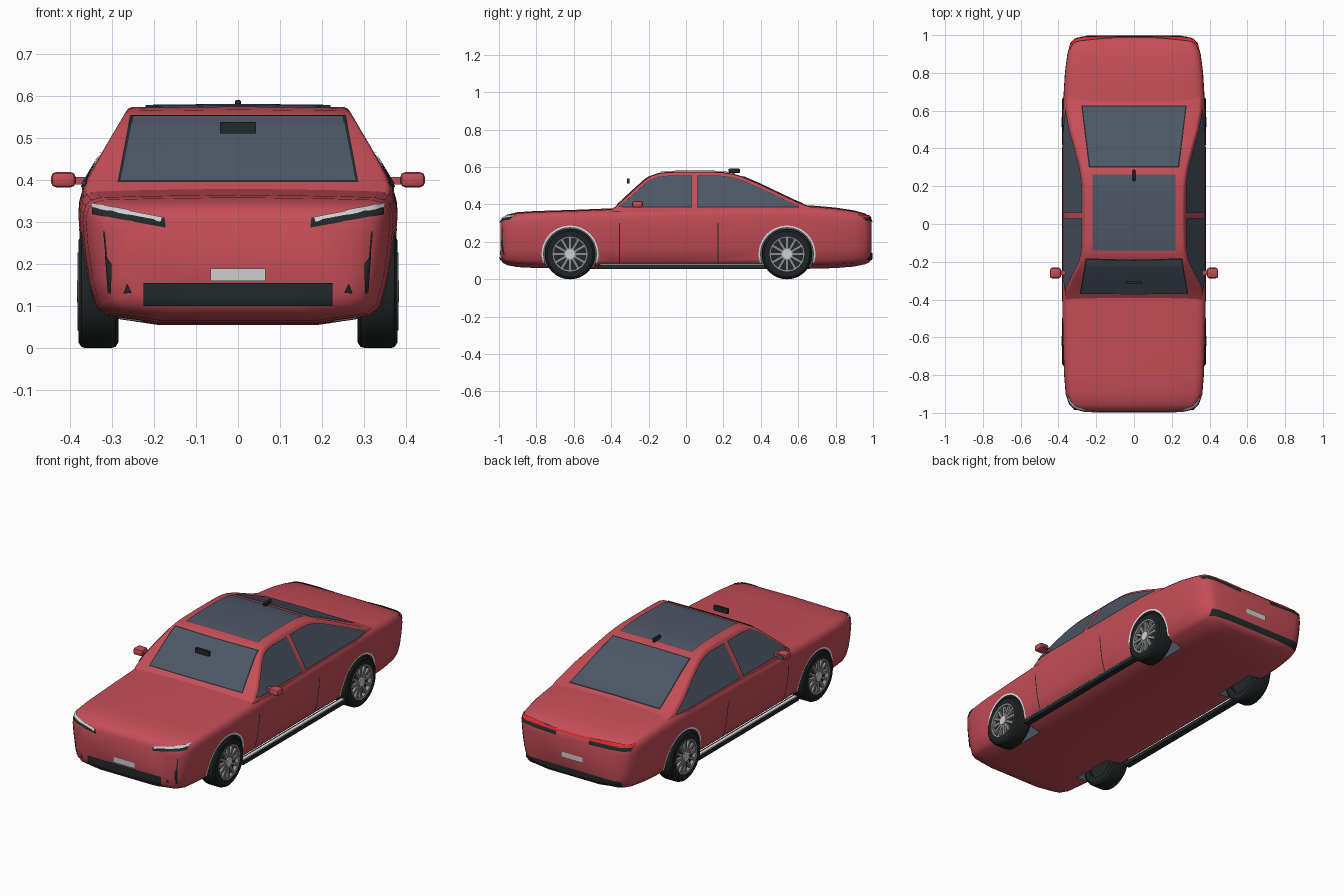
import bpy, bmesh, math
from mathutils import Vector, Matrix
from mathutils.bvhtree import BVHTree

if "Cube" in bpy.data.objects:
    bpy.data.objects.remove(bpy.data.objects["Cube"])


def material(name, r, g, b):
    m = bpy.data.materials.new(name)
    m.diffuse_color = (r, g, b, 1)
    m.use_nodes = True
    m.node_tree.nodes["Principled BSDF"].inputs["Base Color"].default_value = m.diffuse_color
    return m


RED = material("body_red", 0.56, 0.075, 0.095)
GLASS = material("slate_glass", 0.075, 0.092, 0.13)
TRIM = material("dark_trim", 0.016, 0.022, 0.023)
TYRE = material("tyre_black", 0.013, 0.017, 0.017)
RIM = material("rim_grey", 0.27, 0.27, 0.28)
LIGHT = material("pale_grey", 0.62, 0.62, 0.62)
TAIL = material("tail_red", 0.85, 0.02, 0.025)
WHITE = material("white_trim", 1, 1, 1)
AXLES = (-0.62, 0.54)
AXLE_Z = 0.135
ARCH_R = 0.143


def finish(name, bm, mat, angle=35):
    for f in bm.faces:
        f.smooth = True
    for e in bm.edges:
        e.smooth = len(e.link_faces) == 2 and e.calc_face_angle(0) < math.radians(angle)
    me = bpy.data.meshes.new(name)
    bm.to_mesh(me)
    bm.free()
    me.materials.append(mat)
    ob = bpy.data.objects.new(name, me)
    bpy.context.collection.objects.link(ob)
    return ob


def add_box(bm, c, s, rot=Matrix()):
    m = Matrix.Translation(c) @ rot @ Matrix.Diagonal((*s, 1))
    return bmesh.ops.create_cube(bm, size=1, matrix=m)["verts"]


def box(name, c, s, mat, bevel=0.0):
    bm = bmesh.new()
    add_box(bm, c, s)
    if bevel:
        bmesh.ops.bevel(bm, geom=bm.edges[:], offset=bevel, segments=2, affect='EDGES', profile=0.5)
    return finish(name, bm, mat)


def loft(bm, sections):
    """Skin mirrored half sections [(y, [(x, z), ...])] and cap both ends."""
    rings = []
    for y, half in sections:
        pts = half + [(-x, z) for x, z in half[-2:0:-1]]
        rings.append([bm.verts.new((x, y, z)) for x, z in pts])
    n = len(rings[0])
    for a, b in zip(rings, rings[1:]):
        for i in range(n):
            j = (i + 1) % n
            bm.faces.new((a[i], a[j], b[j], b[i]))
    bm.faces.new(rings[0])
    bm.faces.new(rings[-1])
    bmesh.ops.remove_doubles(bm, verts=bm.verts[:], dist=0.0004)
    bmesh.ops.recalc_face_normals(bm, faces=bm.faces[:])


def lathe(bm, profile, cx, cy, cz, sx, n=40):
    """Closed ring of (radius, x) turned about the axle."""
    rings = []
    for k in range(n):
        a = 2 * math.pi * k / n
        rings.append([bm.verts.new((sx * x + cx, cy + r * math.cos(a), cz + r * math.sin(a)))
                      for r, x in profile])
    m = len(profile)
    for k in range(n):
        a, b = rings[k], rings[(k + 1) % n]
        for i in range(m):
            j = (i + 1) % m
            bm.faces.new((a[i], a[j], b[j], b[i]))


# Lower body: one normalised cross-section scaled along the length
SHAPE = [(0, 0), (.5, 0), (.84, .06), (.91, .13), (.955, .33), (.985, .58), (1, .8),
         (.995, .87), (.98, .93), (.945, .97), (.88, .99), (.6, 1), (0, 1.01)]
HULL = [(-.993, .27, .11, .305), (-.98, .318, .088, .326), (-.955, .344, .075, .343),
        (-.9, .362, .065, .356), (-.8, .37, .06, .362), (-.6, .377, .057, .368),
        (-.4, .38, .055, .376), (0, .38, .055, .388), (.4, .38, .055, .394),
        (.6, .376, .055, .395), (.7, .372, .057, .389), (.8, .366, .06, .38),
        (.9, .353, .068, .365), (.955, .338, .08, .35), (.98, .315, .09, .335),
        (.993, .275, .11, .31)]
hull = bmesh.new()
loft(hull, [(y, [(fx * w, zb + fz * (zt - zb)) for fx, fz in SHAPE]) for y, w, zb, zt in HULL])

# Cabin: roof line along the length, sides leaning inwards
ROOF = [(-.40, .372), (-.375, .388), (-.33, .43), (-.27, .485), (-.22, .53), (-.185, .553),
        (-.15, .566), (-.10, .572), (0, .575), (.12, .575), (.2, .571), (.25, .563),
        (.30, .548), (.40, .505), (.5, .457), (.6, .41), (.64, .396), (.68, .383)]


def roof_z(y):
    for (a, za), (b, zb) in zip(ROOF, ROOF[1:]):
        if y <= b:
            return za + (zb - za) * (y - a) / (b - a)
    return ROOF[-1][1]


def cabin_section(y, zr):
    k = 1 - .25 * max(0, y - .5) - .3 * max(0, -.3 - y)
    side = lambda z: k * min(.372, .372 - .59 * (z - .385))
    zt = zr - .012
    z1 = min(.385, zt)
    pts = [(0, .35), (side(.35), .35)]
    pts += [(side(z), z) for z in (z1 + (zt - z1) * f for f in (0, .33, .66, 1))]
    xt = side(zt)
    return pts + [(xt - .005, zr - .005), (xt - .014, zr - .001), (xt * .6, zr), (0, zr + .002)]


cabin = bmesh.new()
loft(cabin, [(y, cabin_section(y, z)) for y, z in ROOF])
SURFACES = [BVHTree.FromBMesh(hull), BVHTree.FromBMesh(cabin)]
body = finish("lower_body", hull, RED, 50)
finish("cabin", cabin, RED, 50)

# Wheel wells cut out of the lower body
cut = bmesh.new()
for y in AXLES:
    for s in (1, -1):
        m = Matrix.Translation((s * .34, y, AXLE_Z)) @ Matrix.Rotation(math.pi / 2, 4, 'Y')
        bmesh.ops.create_cone(cut, cap_ends=True, segments=48, radius1=ARCH_R, radius2=ARCH_R,
                              depth=.22, matrix=m)
cutter = finish("wheel_well_cutter", cut, RED)
cutter.hide_render = True
mod = body.modifiers.new("wheel_wells", 'BOOLEAN')
mod.operation, mod.solver, mod.object = 'DIFFERENCE', 'EXACT', cutter
bpy.context.view_layer.objects.active = body
body.select_set(True)
bpy.ops.object.modifier_apply(modifier=mod.name)
bpy.data.objects.remove(cutter)
body.data.materials.append(GLASS)
for p in body.data.polygons:
    co = [body.data.vertices[i].co for i in p.vertices]
    if any(all(math.hypot(c.y - y, c.z - AXLE_Z) < ARCH_R + .0008 for c in co) for y in AXLES):
        p.material_index = 1
bpy.ops.object.shade_smooth_by_angle(angle=math.radians(40))

# Plates laid on the body by projecting a grid along one axis
VIEW = {'front': lambda a, b: ((a, -2, b), (0, 1, 0)), 'back': lambda a, b: ((a, 2, b), (0, -1, 0)),
        'right': lambda a, b: ((2, a, b), (-1, 0, 0)), 'left': lambda a, b: ((-2, a, b), (1, 0, 0)),
        'top': lambda a, b: ((a, b, 2), (0, 0, -1))}


def plate(name, view, fn, mat, lift=.004, nu=16, nv=6):
    bm = bmesh.new()
    grid = []
    for i in range(nu + 1):
        row = []
        for j in range(nv + 1):
            o, d = (Vector(v) for v in VIEW[view](*fn(i / nu, j / nv)))
            hits = [h for h in (t.ray_cast(o, d) for t in SURFACES) if h[0]]
            h = min(hits, key=lambda q: q[3]) if hits else None
            row.append(bm.verts.new(h[0] + h[1] * lift) if h else None)
        grid.append(row)
    for i in range(nu):
        for j in range(nv):
            q = (grid[i][j], grid[i + 1][j], grid[i + 1][j + 1], grid[i][j + 1])
            if all(q):
                f = bm.faces.new(q)
                f.normal_update()
                if f.normal.dot(d) > 0:
                    f.normal_flip()
    return finish(name, bm, mat, 50)


def quad(a, b, c, d):
    """Bilinear patch: a-b along the bottom, d-c along the top."""
    def fn(u, v):
        return [(a[k] * (1 - u) + b[k] * u) * (1 - v) + (d[k] * (1 - u) + c[k] * u) * v for k in (0, 1)]
    return fn


def rect(x0, x1, z0, z1):
    return quad((x0, z0), (x1, z0), (x1, z1), (x0, z1))


def flip(fn):
    return lambda u, v: (-fn(u, v)[0], fn(u, v)[1])


def side_window(y0, y1, g):
    def fn(u, v):
        y = y0 - g + (y1 - y0 + 2 * g) * u
        top = max(.389, min(roof_z(y) - .022, .55)) + g
        return y, .387 - g + (top - .387 + g) * v
    return fn


# Glass, each pane over a slightly larger dark frame
for part, mat, g, lift in (("frame", TRIM, .007, .002), ("glass", GLASS, 0, .004)):
    plate("windscreen_" + part, 'front', quad((-.28 - g, .397 - g / 2), (.28 + g, .397 - g / 2),
          (.25 + g, .55 + g / 2), (-.25 - g, .55 + g / 2)), mat, lift, 16, 20)
    plate("rear_window_" + part, 'top', quad((-.232 - g, .305 - g), (.232 + g, .305 - g),
          (.272 + g, .62 + g), (-.272 - g, .62 + g)), mat, lift, 16, 24)
    for s in ('right', 'left'):
        h = g * .4
        plate(f"front_window_{part}_{s}", s, side_window(-.355, .03, h), mat, lift, 32, 8)
        plate(f"rear_window_{part}_{s}", s, side_window(.062, .6, h), mat, lift, 36, 8)
plate("sunroof", 'top', rect(-.22, .22, -.14, .26), GLASS, .005, 12, 16)

# Door seams and wheel arch trims
for s in ('right', 'left'):
    for k, y in enumerate((-.355, .172)):
        plate(f"door_seam_{k}_{s}", s, rect(y - .003, y + .003, .08, .30), TRIM, .002, 1, 16)
    for k, y in enumerate(AXLES):
        def arc(u, v, y=y):
            a = math.radians(-18 + 216 * u)
            r = .141 + .011 * v
            return y + r * math.cos(a), AXLE_Z + r * math.sin(a)
        plate(f"arch_trim_{k}_{s}", s, arc, WHITE, .003, 40, 2)

# Nose and tail details
plate("front_intake", 'front', rect(-.225, .225, .102, .155), TRIM)
plate("front_number_plate", 'front', rect(-.065, .065, .16, .19), LIGHT, .006)
plate("rear_diffuser", 'back', rect(-.29, .29, .105, .14), TRIM, .004, 30)
plate("rear_number_plate", 'back', rect(-.065, .065, .19, .22), LIGHT, .006)
SIDED = [
    ("headlight_housing", 'front', quad((.172, .287), (.345, .318), (.347, .342), (.175, .309)), TRIM, .003),
    ("headlight_strip", 'front', quad((.185, .301), (.345, .331), (.347, .342), (.18, .309)), LIGHT, .006),
    ("side_vent", 'front', quad((.303, .13), (.306, .13), (.319, .278), (.316, .278)), TRIM, .003),
    ("side_vent_lower", 'front', quad((.300, .13), (.308, .135), (.314, .22), (.300, .20)), TRIM, .004),
    ("corner_duct", 'front', quad((.252, .132), (.272, .13), (.264, .152), (.262, .152)), TRIM, .004),
    ("tail_housing", 'back', quad((.10, .302), (.335, .312), (.338, .343), (.10, .334)), TRIM, .003),
    ("tail_light", 'back', quad((.10, .320), (.337, .328), (.338, .341), (.10, .332)), TAIL, .006)]
for name, view, fn, mat, lift in SIDED:
    plate(name + "_right", view, fn, mat, lift, 20, 6)
    plate(name + "_left", view, flip(fn), mat, lift, 20, 6)
plate("tail_light_bar", 'back', rect(-.10, .10, .323, .331), TAIL, .006)

# Sills, mirrors and small roof parts
for s, side in ((1, "right"), (-1, "left")):
    box("sill_" + side, (s * .345, -.02, .067), (.034, .9, .022), TRIM)
    box("sill_strip_" + side, (s * .350, -.02, .081), (.018, .88, .007), WHITE)
    box("mirror_arm_" + side, (s * .385, -.258, .398), (.05, .025, .018), RED)
    box("mirror_shell_" + side, (s * .416, -.26, .401), (.058, .055, .036), RED, .011)
    box("mirror_glass_" + side, (s * .416, -.232, .401), (.036, .004, .02), GLASS)
box("inner_mirror", (0, -.308, .525), (.085, .014, .027), TRIM)
box("antenna", (0, .258, .58), (.014, .06, .022), TRIM, .004)

# Wheels
for k, y in enumerate(AXLES):
    for s in (1, -1):
        tag = ("front_" if k == 0 else "rear_") + ("right" if s > 0 else "left")
        bm = bmesh.new()
        lathe(bm, [(.088, .285), (.122, .285), (.132, .292), (.135, .302), (.135, .364),
                   (.132, .373), (.122, .38), (.092, .38), (.088, .36)], 0, y, AXLE_Z, s, 48)
        bmesh.ops.recalc_face_normals(bm, faces=bm.faces[:])
        finish("tyre_" + tag, bm, TYRE)
        turn = Matrix.Rotation(math.pi / 2, 4, 'Y')
        bm = bmesh.new()
        bmesh.ops.create_cone(bm, cap_ends=True, segments=40, radius1=.09, radius2=.09, depth=.06,
                              matrix=Matrix.Translation((s * .33, y, AXLE_Z)) @ turn)
        finish("wheel_disc_" + tag, bm, TRIM)
        bm = bmesh.new()
        lathe(bm, [(.085, .36), (.093, .36), (.093, .382), (.085, .38)], 0, y, AXLE_Z, s)
        for i in range(12):
            rot = Matrix.Rotation(2 * math.pi * i / 12, 4, 'X')
            c = Vector((s * .37, y, AXLE_Z)) + rot @ Vector((0, .054, 0))
            add_box(bm, c, (.014, .066, .015), rot)
        bmesh.ops.recalc_face_normals(bm, faces=bm.faces[:])
        finish("rim_" + tag, bm, RIM)
        bm = bmesh.new()
        bmesh.ops.create_cone(bm, cap_ends=True, segments=24, radius1=.026, radius2=.026, depth=.03,
                              matrix=Matrix.Translation((s * .368, y, AXLE_Z)) @ turn)
        finish("hub_" + tag, bm, LIGHT)
